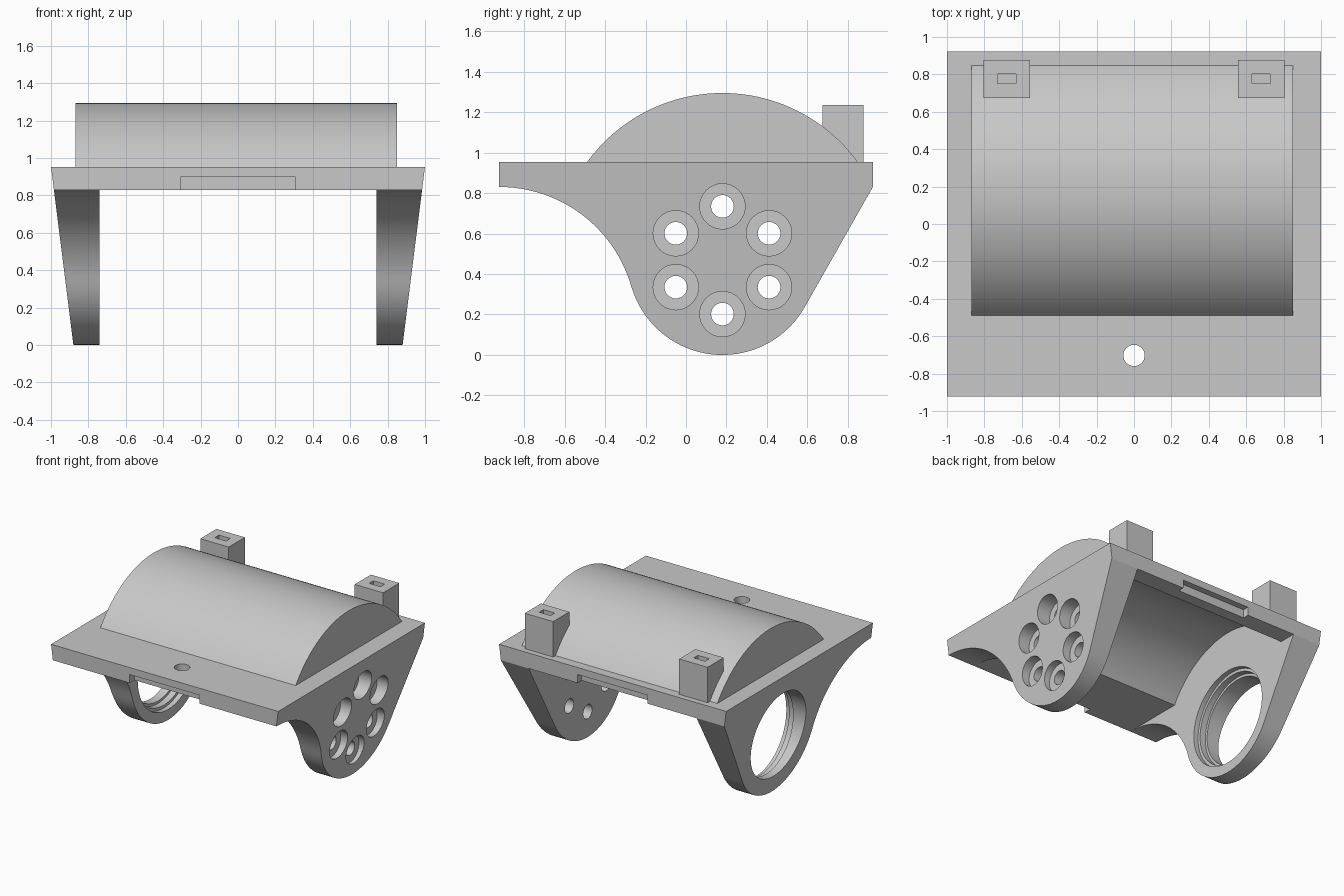
import bpy, bmesh
from math import sin, cos, pi, radians, asin

old = bpy.data.objects.get("Cube")
if old:
    bpy.data.objects.remove(old, do_unlink=True)

CY, CZ = 0.18, 0.468          # shared axis of arms and dome
TOP, UNDER = 0.953, 0.83      # plate faces
FRONT, BACK = -0.923, 0.923
INNER = 0.74                  # inner face of the arms
DOME_R, HOLLOW_R = 0.826, 0.703

grey = bpy.data.materials.new("plain grey")
grey.use_nodes = True
grey.diffuse_color = (0.58, 0.58, 0.58, 1)
grey.node_tree.nodes["Principled BSDF"].inputs["Base Color"].default_value = grey.diffuse_color


def arc(cy, cz, r, a0, a1, n):
    """Points on a circle in the side plane, angles in radians."""
    return [(cy + r * cos(a0 + (a1 - a0) * i / n),
             cz + r * sin(a0 + (a1 - a0) * i / n)) for i in range(n + 1)]


def prism(name, profile, x0, x1, width=None):
    """Side profile extruded along x; width(z) optionally tapers the ends."""
    bm = bmesh.new()
    ends = []
    for x, s in ((x0, -1), (x1, 1)):
        ends.append([bm.verts.new((s * width(z) if width else x, y, z)) for y, z in profile])
    bm.faces.new(ends[0])
    bm.faces.new(ends[1])
    n = len(profile)
    for i in range(n):
        j = (i + 1) % n
        bm.faces.new((ends[0][i], ends[0][j], ends[1][j], ends[1][i]))
    bmesh.ops.recalc_face_normals(bm, faces=bm.faces)
    mesh = bpy.data.meshes.new(name)
    bm.to_mesh(mesh)
    bm.free()
    mesh.materials.append(grey)
    ob = bpy.data.objects.new(name, mesh)
    bpy.context.collection.objects.link(ob)
    return ob


def box(name, x0, x1, y0, y1, z0, z1):
    return prism(name, [(y0, z0), (y1, z0), (y1, z1), (y0, z1)], x0, x1)


def bore(x0, x1, y, z, r, n=48):
    return prism("bore_cutter", arc(y, z, r, 0, 2 * pi, n)[:-1], x0, x1)


def combine(target, tool, operation="DIFFERENCE"):
    mod = target.modifiers.new("combine", "BOOLEAN")
    mod.operation, mod.solver, mod.object = operation, "EXACT", tool
    bpy.context.view_layer.objects.active = target
    bpy.ops.object.modifier_apply(modifier=mod.name)
    bpy.data.objects.remove(tool, do_unlink=True)


# Plate and arms: one side silhouette with tapered ends
fillet_r = 0.679
join = asin(0.276)
outline = [(BACK, TOP), (FRONT, TOP)]
outline += arc(FRONT, UNDER - fillet_r, fillet_r, pi / 2, join, 24)
outline += arc(CY, CZ, CZ, pi + join, 2 * pi - radians(29.5), 36)[1:]
outline += [(BACK, UNDER)]
frame = prism("mount_frame", outline, -1, 1, lambda z: 0.88 + 0.1256 * z)

# Dome over the plate
a = asin((0.9 - CZ) / DOME_R)
combine(frame, prism("dome", arc(CY, CZ, DOME_R, a, pi - a, 48), -0.87, 0.85), "UNION")

# Rear posts with a slot in each top
for x in (-0.68, 0.68):
    combine(frame, box("rear_post", x - 0.125, x + 0.125, 0.675, 0.878, 0.9, 1.235), "UNION")

# Gap between the arms, continuing up into the hollow dome
a = asin((UNDER - CZ) / HOLLOW_R)
gap = [(1.2, -0.2), (1.2, UNDER)] + arc(CY, CZ, HOLLOW_R, a, pi - a, 48)
gap += [(-1.2, UNDER), (-1.2, -0.2)]
combine(frame, prism("gap_cutter", gap, -INNER, INNER))

for x in (-0.68, 0.68):
    combine(frame, box("slot_cutter", x - 0.05, x + 0.05, 0.75, 0.803, 1.12, 1.3))

# Shallow notches under the front and back edges
for y0, y1 in ((-1, FRONT + 0.06), (BACK - 0.05, 1)):
    combine(frame, box("notch_cutter", -0.307, 0.307, y0, y1, 0.8, 0.897))

# Ring of counterbored holes in the left arm
for i in range(6):
    t = pi / 6 + i * pi / 3
    y, z = CY + 0.266 * cos(t), CZ + 0.266 * sin(t)
    combine(frame, bore(0.6, 1.1, y, z, 0.056, 32))
    combine(frame, bore(0.86, 1.1, y, z, 0.112, 32))

# Large stepped opening in the right arm
for x0, x1, r in ((-1.1, -0.6, 0.342), (-0.83, -0.6, 0.362), (-0.78, -0.6, 0.385)):
    combine(frame, bore(x0, x1, CY, CZ, r, 64))

# Vertical hole through the front of the plate
bpy.ops.mesh.primitive_cylinder_add(vertices=32, radius=0.057, depth=0.5, location=(0, -0.703, 0.9))
combine(frame, bpy.context.object)

# Smooth curves, sharp edges
bpy.ops.object.select_all(action="DESELECT")
frame.select_set(True)
bpy.context.view_layer.objects.active = frame
bpy.ops.object.shade_smooth_by_angle(angle=radians(25))
